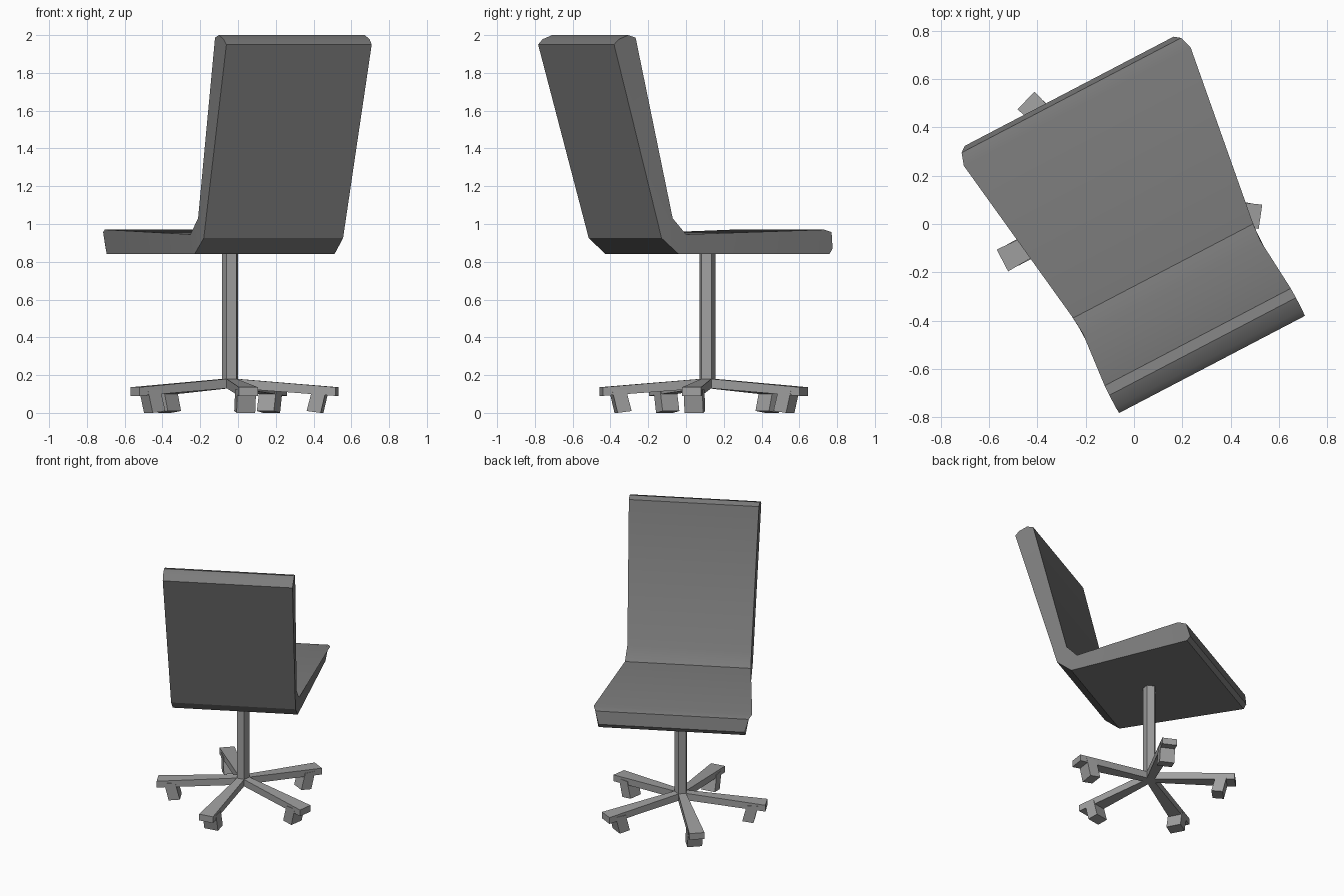
import bpy, bmesh, math
from mathutils import Matrix, Vector

if "Cube" in bpy.data.objects:
    bpy.data.objects.remove(bpy.data.objects["Cube"])

# The chair is turned on its stand; parts are built around the column axis
PLACE = Matrix.Translation((-0.04, 0.113, 0)) @ Matrix.Rotation(math.radians(27.6), 4, "Z")


def material(name, grey):
    mat = bpy.data.materials.new(name)
    mat.use_nodes = True
    colour = (grey, grey, grey, 1)
    mat.diffuse_color = colour
    mat.node_tree.nodes["Principled BSDF"].inputs["Base Color"].default_value = colour
    return mat


upholstery = material("dark_grey_upholstery", 0.2)
frame_metal = material("mid_grey_metal", 0.35)


def add_part(name, bm, mat, turn=0):
    bmesh.ops.recalc_face_normals(bm, faces=bm.faces)
    mesh = bpy.data.meshes.new(name)
    bm.to_mesh(mesh)
    bm.free()
    mesh.materials.append(mat)
    obj = bpy.data.objects.new(name, mesh)
    obj.matrix_world = PLACE @ Matrix.Rotation(turn, 4, "Z")
    bpy.context.collection.objects.link(obj)
    return obj


def loft(bm, profile, caps):
    """Sweep a (depth, height, half width) profile across the width."""
    left, right = [[bm.verts.new((side * w, d, z)) for d, z, w in profile] for side in (-1, 1)]
    for i in range(len(profile)):
        j = (i + 1) % len(profile)
        bm.faces.new((left[i], left[j], right[j], right[i]))
    for cap in caps:
        for side in (left, right):
            bm.faces.new([side[i] for i in cap])


# Seat and backrest shell: front lip, underside, back, top edge, inner bend
shell = [(0.422, 0.97, 0.53), (0.474, 0.957, 0.513), (0.493, 0.87, 0.488),
         (0.472, 0.84, 0.492), (-0.389, 0.84, 0.418), (-0.491, 0.925, 0.416),
         (-0.784, 1.95, 0.434), (-0.757, 1.978, 0.436), (-0.7, 2.0, 0.436),
         (-0.656, 1.987, 0.435), (-0.424, 1.03, 0.415), (-0.347, 0.945, 0.421)]
bm = bmesh.new()
loft(bm, shell, [(0, 1, 2, 3, 4, 11), (4, 5, 10, 11), (5, 6, 7, 8, 9, 10)])
seat = add_part("seat_and_backrest", bm, upholstery)
bpy.context.view_layer.objects.active = seat
seat.select_set(True)
bpy.ops.object.shade_smooth_by_angle(angle=math.radians(30))
seat.select_set(False)

# Five-sided column whose flat sides face the legs
LEGS = 5
RADIUS = 0.045
APOTHEM = RADIUS * math.cos(math.pi / LEGS)
HALF_SIDE = RADIUS * math.sin(math.pi / LEGS)
bm = bmesh.new()
bmesh.ops.create_cone(bm, cap_ends=True, segments=LEGS, radius1=RADIUS, radius2=RADIUS, depth=0.72)
corner = max(bm.verts, key=lambda v: v.co.z + v.co.x * 0.1).co
bmesh.ops.rotate(bm, verts=bm.verts, matrix=Matrix.Rotation(
    math.pi - math.pi / LEGS - math.atan2(corner.y, corner.x), 3, "Z"))
bmesh.ops.translate(bm, verts=bm.verts, vec=(0, 0, 0.49))
add_part("column", bm, frame_metal)

# Legs widen and dip outward; each carries a block caster leaning inward
for n in range(LEGS):
    turn = math.pi / 2 + n * math.tau / LEGS  # local +y points along the leg
    bm = bmesh.new()
    loft(bm, [(APOTHEM, 0.18, HALF_SIDE), (0.57, 0.136, 0.051),
              (0.57, 0.09, 0.051), (APOTHEM, 0.13, HALF_SIDE)], [(0, 1, 2, 3)])
    add_part(f"leg_{n + 1}", bm, frame_metal, turn)
    bm = bmesh.new()
    loft(bm, [(0.445, 0.125, 0.05), (0.52, 0.125, 0.05),
              (0.49, 0.0, 0.05), (0.415, 0.01, 0.05)], [(0, 1, 2, 3)])
    add_part(f"caster_{n + 1}", bm, frame_metal, turn)
